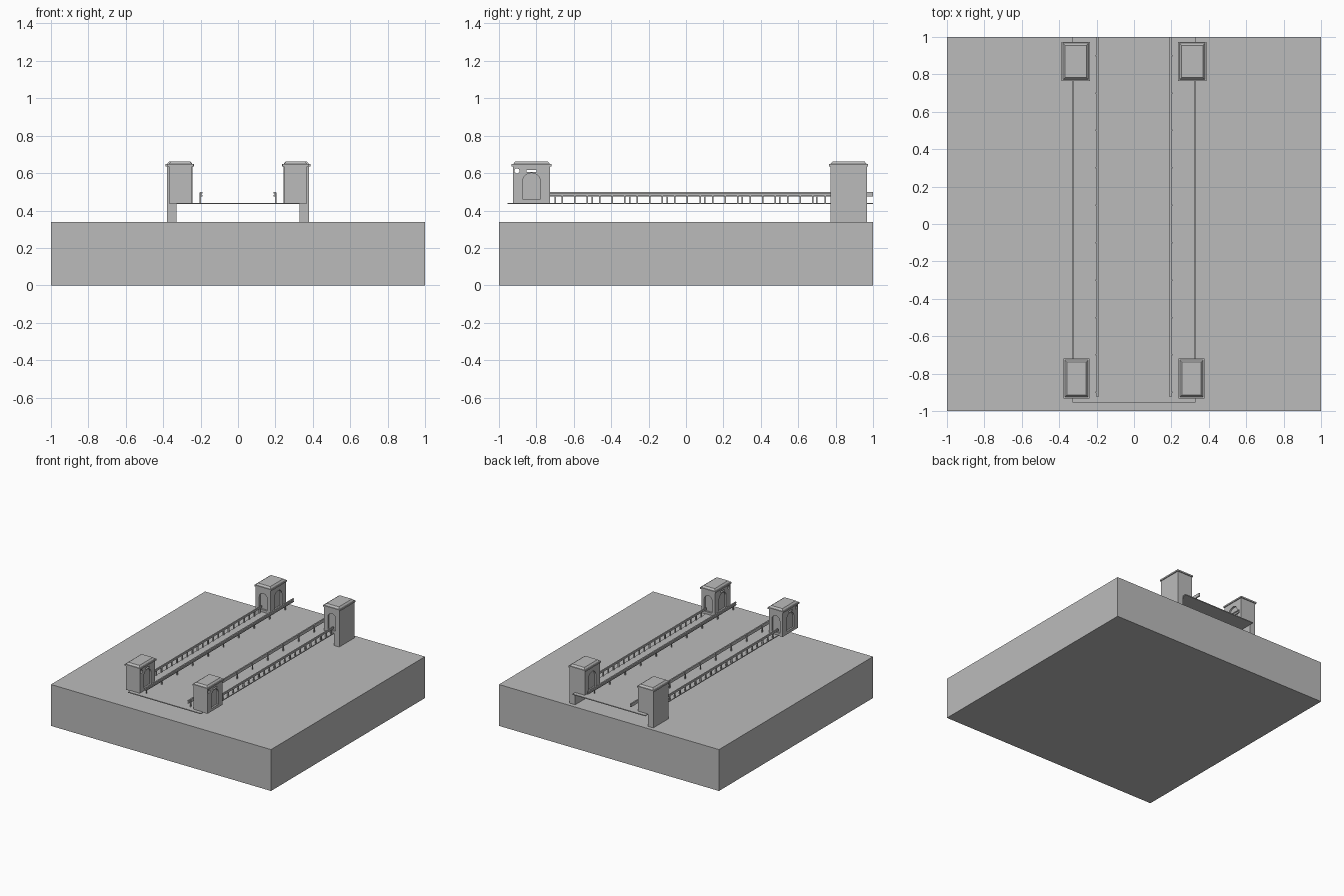
import bpy, bmesh, math
from mathutils import Matrix, Vector

cube = bpy.data.objects.get("Cube")
if cube:
    bpy.data.objects.remove(cube, do_unlink=True)

stone = bpy.data.materials.new("plain grey")
stone.use_nodes = True
GREY = (0.5, 0.5, 0.5, 1)
stone.diffuse_color = GREY
stone.node_tree.nodes["Principled BSDF"].inputs["Base Color"].default_value = GREY


def finish(name, bm):
    bmesh.ops.recalc_face_normals(bm, faces=bm.faces)
    mesh = bpy.data.meshes.new(name)
    bm.to_mesh(mesh)
    bm.free()
    mesh.materials.append(stone)
    obj = bpy.data.objects.new(name, mesh)
    bpy.context.collection.objects.link(obj)
    return obj


def add_box(bm, xs, ys, zs, top_inset=0):
    """Box between pairs of limits, with an optionally tapered top."""
    mid = Vector(((xs[0] + xs[1]) / 2, (ys[0] + ys[1]) / 2, (zs[0] + zs[1]) / 2))
    size = Vector((abs(xs[1] - xs[0]), abs(ys[1] - ys[0]), zs[1] - zs[0]))
    verts = bmesh.ops.create_cube(bm, size=1)["verts"]
    for v in verts:
        p = Vector([a * b for a, b in zip(v.co, size)])
        if p.z > 0:
            p.x -= math.copysign(top_inset, p.x)
            p.y -= math.copysign(top_inset, p.y)
        v.co = mid + p


def box(name, xs, ys, zs):
    bm = bmesh.new()
    add_box(bm, xs, ys, zs)
    return finish(name, bm)


def add_prism(bm, outline, matrix, depth):
    """Extrude an outline (across, up) along the local normal, both ways."""
    face = bm.faces.new([bm.verts.new(matrix @ Vector((a, -depth, z))) for a, z in outline])
    extruded = bmesh.ops.extrude_face_region(bm, geom=[face])["geom"]
    shift = matrix.to_3x3() @ Vector((0, 2 * depth, 0))
    bmesh.ops.translate(bm, vec=shift, verts=[g for g in extruded if isinstance(g, bmesh.types.BMVert)])


def arch_outline(half, bottom, spring, rise):
    arc = [(half * math.cos(math.pi * i / 10), spring + rise * math.sin(math.pi * i / 10))
           for i in range(11)]
    return [(half, bottom)] + arc + [(-half, bottom)]


def carve(obj, cutter):
    """Cut a shape out for good, then drop the cutter."""
    mod = obj.modifiers.new("carve", "BOOLEAN")
    mod.operation, mod.solver, mod.object = "DIFFERENCE", "EXACT", cutter
    bpy.context.view_layer.update()
    result = bpy.data.meshes.new_from_object(obj.evaluated_get(bpy.context.evaluated_depsgraph_get()))
    obj.modifiers.clear()
    obj.data = result
    bpy.data.objects.remove(cutter, do_unlink=True)


# Ground block and thin deck
box("ground_block", (-1, 1), (-1, 1), (0, 0.34))
box("bridge_deck", (-0.33, 0.33), (-0.955, 1), (0.434, 0.441))


def tower(name, side, xs, ys, toward_middle, outer_niche):
    xs = [side * x for x in xs]
    body = box(name + "_body", xs, ys, (0.437, 0.64))
    mid_x, mid_y = sum(xs) / 2, sum(ys) / 2
    # Arched niches in the walls
    niches = bmesh.new()
    arch = arch_outline(0.046, 0.46, 0.56, 0.04)
    quarter = Matrix.Rotation(math.pi / 2, 4, "Z")
    for x in (xs if outer_niche else xs[:1]):
        add_prism(niches, arch, Matrix.Translation((x, mid_y, 0)) @ quarter, 0.014)
    small = arch_outline(0.036, 0.46, 0.56, 0.035)
    add_prism(niches, small, Matrix.Translation((mid_x, toward_middle, 0)), 0.014)
    carve(body, finish("niche_cutter", niches))
    # Slot and round opening through the side walls
    if outer_niche:
        openings = bmesh.new()
        add_box(openings, (mid_x - 0.2, mid_x + 0.2), (mid_y - 0.026, mid_y + 0.026), (0.606, 0.618))
        bmesh.ops.create_cone(openings, cap_ends=True, segments=10, radius1=0.014, radius2=0.014,
                              depth=0.4, matrix=Matrix.Translation((mid_x, ys[0] + 0.021, 0.612))
                              @ Matrix.Rotation(math.pi / 2, 4, "Y"))
        carve(body, finish("opening_cutter", openings))
    # Moulded cap with a sloped top
    bm = bmesh.new()
    x0, x1 = sorted(xs)
    add_box(bm, (x0 - 0.007, x1 + 0.007), (ys[0] - 0.007, ys[1] + 0.007), (0.636, 0.648))
    add_box(bm, (x0, x1), (ys[0], ys[1]), (0.648, 0.662), 0.012)
    finish(name + "_cap", bm)


for side, word in ((1, "left"), (-1, "right")):
    tower(f"front_{word}_tower", side, (0.245, 0.37), (-0.925, -0.727), -0.727, True)
    tower(f"back_{word}_tower", side, (0.243, 0.38), (0.772, 0.967), 0.772, False)
    # Pier carrying the back tower outside the deck
    box(f"back_{word}_pier", (side * 0.33, side * 0.38), (0.772, 0.967), (0.34, 0.44))

    # Outer balustrade
    bm = bmesh.new()
    rail_x = (side * 0.321, side * 0.331)
    add_box(bm, rail_x, (-0.727, 0.772), (0.478, 0.493))
    for i in range(22):
        y = -0.662 + i * 0.067
        add_box(bm, rail_x, (y - 0.004, y + 0.004), (0.44, 0.48))
    finish(f"{word}_balustrade", bm)

    # Inner guard rail: two ridges on a web, carried on posts
    bm = bmesh.new()
    add_box(bm, (side * 0.194, side * 0.2), (-0.925, 1), (0.474, 0.5))
    for z in (0.474, 0.492):
        add_box(bm, (side * 0.189, side * 0.196), (-0.925, 1), (z, z + 0.008))
    for i in range(10):
        y = -0.9 + i * 0.2
        add_box(bm, (side * 0.198, side * 0.205), (y - 0.004, y + 0.004), (0.44, 0.496))
    finish(f"{word}_guard_rail", bm)
